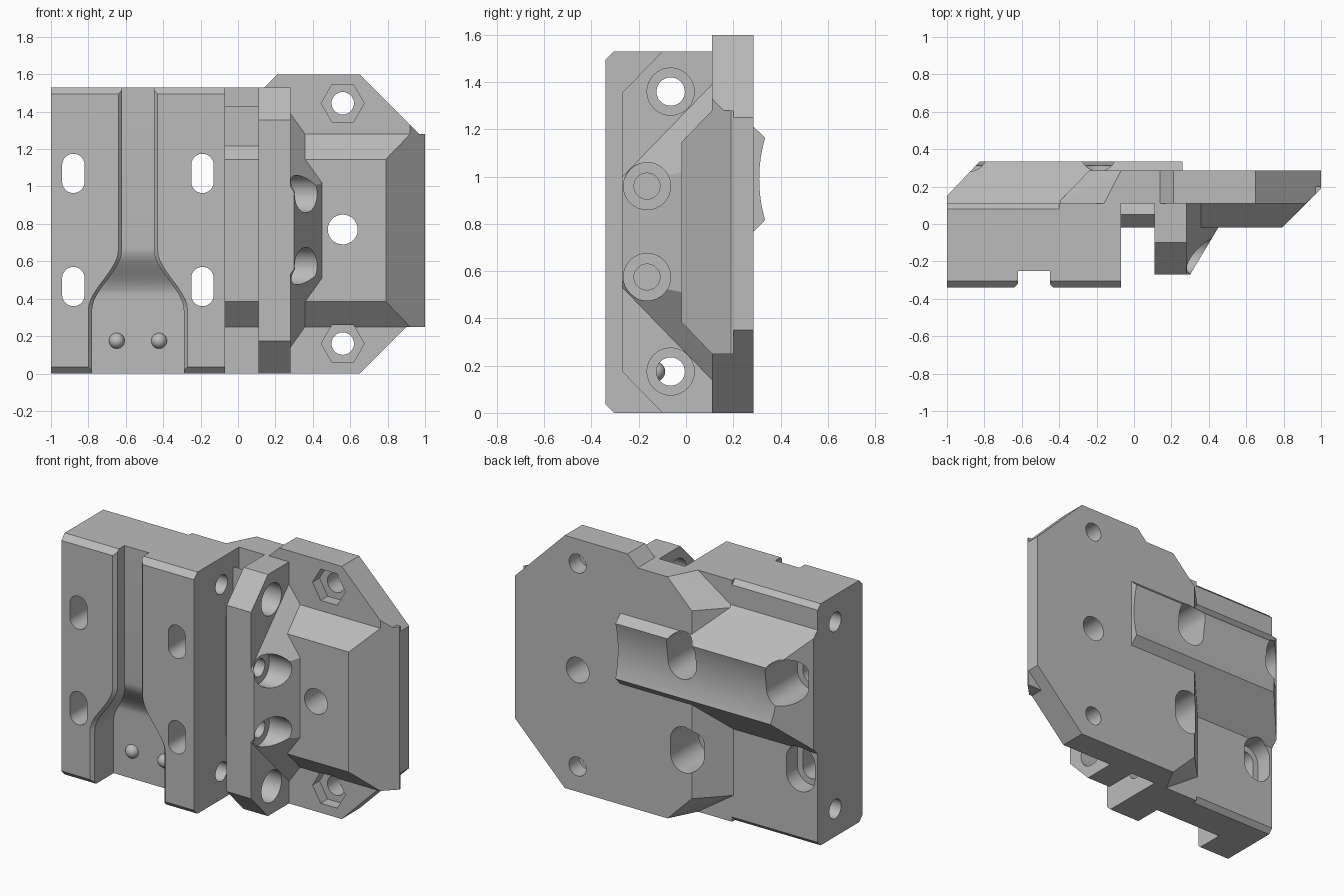
import bpy, bmesh
from math import cos, sin, pi
from mathutils import Vector

if "Cube" in bpy.data.objects:
    bpy.data.objects.remove(bpy.data.objects["Cube"], do_unlink=True)

grey = bpy.data.materials.new("mid_grey")
grey.use_nodes = True
grey.diffuse_color = (0.5, 0.5, 0.5, 1)
grey.node_tree.nodes["Principled BSDF"].inputs["Base Color"].default_value = (0.5, 0.5, 0.5, 1)
MID = 0.765  # height of the mirror line


def finish(name, bm):
    bmesh.ops.recalc_face_normals(bm, faces=bm.faces)
    mesh = bpy.data.meshes.new(name)
    bm.to_mesh(mesh)
    bm.free()
    mesh.materials.append(grey)
    ob = bpy.data.objects.new(name, mesh)
    bpy.context.scene.collection.objects.link(ob)
    return ob


def loft(name, rings):
    """Solid through matching rings of points."""
    bm = bmesh.new()
    loops = [[bm.verts.new(p) for p in ring] for ring in rings]
    n = len(loops[0])
    bm.faces.new(loops[0])
    bm.faces.new(loops[-1])
    for a, b in zip(loops, loops[1:]):
        for i in range(n):
            j = (i + 1) % n
            bm.faces.new((a[i], a[j], b[j], b[i]))
    return finish(name, bm)


def place(axis, p, d):
    return {"x": (d, p[0], p[1]), "y": (p[0], d, p[1]), "z": (p[0], p[1], d)}[axis]


def prism(name, axis, pts, lo, hi):
    return loft(name, [[place(axis, p, d) for p in pts] for d in (lo, hi)])


def hull(name, pts):
    bm = bmesh.new()
    for p in pts:
        bm.verts.new(p)
    res = bmesh.ops.convex_hull(bm, input=bm.verts)
    junk = [v for v in set(res["geom_interior"] + res["geom_unused"]) if isinstance(v, bmesh.types.BMVert)]
    bmesh.ops.delete(bm, geom=junk, context="VERTS")
    bmesh.ops.dissolve_limit(bm, angle_limit=0.01, verts=bm.verts, edges=bm.edges)
    return finish(name, bm)


def circle(u, v, r, n=32, half=0.0):
    """Circle, or an upright slot when half is above zero."""
    pts = []
    for i in range(n):
        a = 2 * pi * (i + 0.5) / n if half else 2 * pi * i / n
        pts.append((u + r * cos(a), v + r * sin(a) + (half if sin(a) > 0 else -half)))
    return pts


def combine(target, other, op):
    mod = target.modifiers.new("combine", "BOOLEAN")
    mod.operation, mod.solver, mod.object = op, "EXACT", other
    bpy.context.view_layer.objects.active = target
    bpy.ops.object.modifier_apply(modifier=mod.name)
    bpy.data.objects.remove(other, do_unlink=True)


def mirrored(pts):
    return pts + [(u, 2 * MID - v) for u, v in reversed(pts)]


# Thick clamp block with chamfered front edges
body = prism("mount_body", "x", mirrored([(0.11, 0), (-0.305, 0), (-0.34, 0.035)]), -1, -0.07)

solids = []
# Octagonal side plate
solids.append(prism("plate", "y", [(0.1, 0), (0.65, 0), (1, 0.35), (1, 1.25), (0.65, 1.6),
                                   (0.21, 1.6), (0.14, 1.53), (0.1, 1.53)], 0.11, 0.285))
# Plate end with sloping edges over the block
end = []
for y, tip, corner in ((0.285, -0.07, -0.24), (0.11, -0.16, -0.41)):
    end += [(x, y, z) for x, z in mirrored([(0.12, 0), (tip, 0), (corner, 0.17)])]
solids.append(hull("plate_end", end))
# Raised boss on the plate front
solids.append(prism("boss", "x", mirrored([(0.2, 0.25), (0.11, 0.25), (-0.02, 0.385)]), -0.2, 1))
# Upright ridge
solids.append(prism("ridge", "x", mirrored([(0.2, 0), (-0.1, 0), (-0.27, 0.175)]), 0.11, 0.28))
# Gusset bracing the ridge
gusset = []
for x, y in ((0.27, -0.27), (0.3, -0.27), (0.45, -0.02), (0.45, 0.2), (0.27, 0.2)):
    top = 1.39 - 1.4 * (x - 0.28) + 1.03 * (y - 0.11)
    gusset += [(x, y, top), (x, y, 2 * MID - top)]
solids.append(hull("gusset", gusset))
# Back rib with a hollow face
arc = []
for i in range(17):
    t = i / 8 - 1
    arc.append((0.31 + 0.025 * t * t, 0.99 + 0.175 * t))
rib = prism("rib", "x", [(0.05, 0.53)] + arc + [(0.05, 1.43)], -1, 0.26)
combine(rib, prism("rib_cut", "z", [(-1.1, 0.045), (-0.72, 0.445), (-1.1, 0.445)], 0.3, 1.6), "DIFFERENCE")
solids.append(rib)
for s in solids:
    combine(body, s, "UNION")

cuts = []
# Bevel along the outer plate side
cuts.append(prism("side_bevel", "z", [(0.69, -0.12), (1.2, -0.12), (1.2, 0.39)], -0.1, 1.7))
# Small chamfers on the back edges of the block
for z, s in ((0, 1), (2 * MID, -1)):
    cuts.append(prism("edge_cut", "x", [(0.07, z - s * 0.01), (0.12, z - s * 0.01), (0.12, z + s * 0.04)],
                      -1.1, -0.4))
# Slotted bolt holes, wider at the back
for x in (-0.88, -0.19):
    for z in (0.465, 1.07):
        cuts.append(prism("slot", "y", circle(x, z, 0.06, half=0.045), -0.5, 0.5))
        cuts.append(prism("slot_bore", "y", circle(x, z, 0.1, half=0.045), 0.0, 0.5))
# Cross holes through ridge and block
for z in (0.175, 1.36):
    cuts.append(prism("block_hole", "x", circle(-0.065, z, 0.06), -1.1, 0.05))
    cuts.append(prism("ridge_hole", "x", circle(-0.065, z, 0.1), 0.05, 0.6))
# Counterbored screw holes in the gusset
for z in (0.575, 0.96):
    cuts.append(prism("screw_hole", "x", circle(-0.165, z, 0.055), 0.05, 0.5))
    cuts.append(prism("screw_bore", "x", circle(-0.165, z, 0.1), 0.265, 0.6))
# Plate holes with hexagonal nut pockets
for z in (0.16, 1.445):
    cuts.append(prism("nut_pocket", "y", circle(0.56, z, 0.115, 6), 0.0, 0.18))
    cuts.append(prism("nut_hole", "y", circle(0.56, z, 0.06), 0.0, 0.5))
cuts.append(prism("centre_hole", "y", circle(0.56, 0.77, 0.08), -0.2, 0.5))

# Front channel that flares into a deep lower pocket
N = 12
steps = [(i / N, (i / N) ** 2 * (3 - 2 * i / N)) for i in range(N + 1)]
side = [(0.085, 1.7)] + [(0.085 + 0.16 * s, 0.66 - 0.32 * t) for t, s in steps] + [(0.245, -0.1)]
rings = []
for y, grow in ((-0.37, 0.05), (-0.32, 0.0), (0.0, 0.0)):
    rings.append([(-0.535 + w + grow, y, z) for w, z in side]
                 + [(-0.535 - w - grow, y, z) for w, z in reversed(side)])
channel = loft("channel", rings)
floor = [(-0.4, 1.65), (-0.25, 1.65)] + [(-0.25 + 0.12 * s, 0.67 - 0.25 * t) for t, s in steps]
floor += [(-0.13, -0.05), (-0.4, -0.05)]
combine(channel, prism("channel_floor", "x", floor, -0.9, -0.1), "INTERSECT")
cuts.append(channel)
for c in cuts:
    combine(body, c, "DIFFERENCE")

# Round bumps in the pocket
parts = [body]
for name, x in (("pocket_bump_outer", -0.648), ("pocket_bump_inner", -0.422)):
    bm = bmesh.new()
    bmesh.ops.create_uvsphere(bm, u_segments=24, v_segments=12, radius=0.042)
    bmesh.ops.translate(bm, verts=bm.verts, vec=Vector((x, -0.13, 0.175)))
    parts.append(finish(name, bm))

bpy.ops.object.select_all(action="DESELECT")
for ob in parts:
    ob.select_set(True)
bpy.context.view_layer.objects.active = body
bpy.ops.object.shade_smooth_by_angle(angle=pi / 7)
